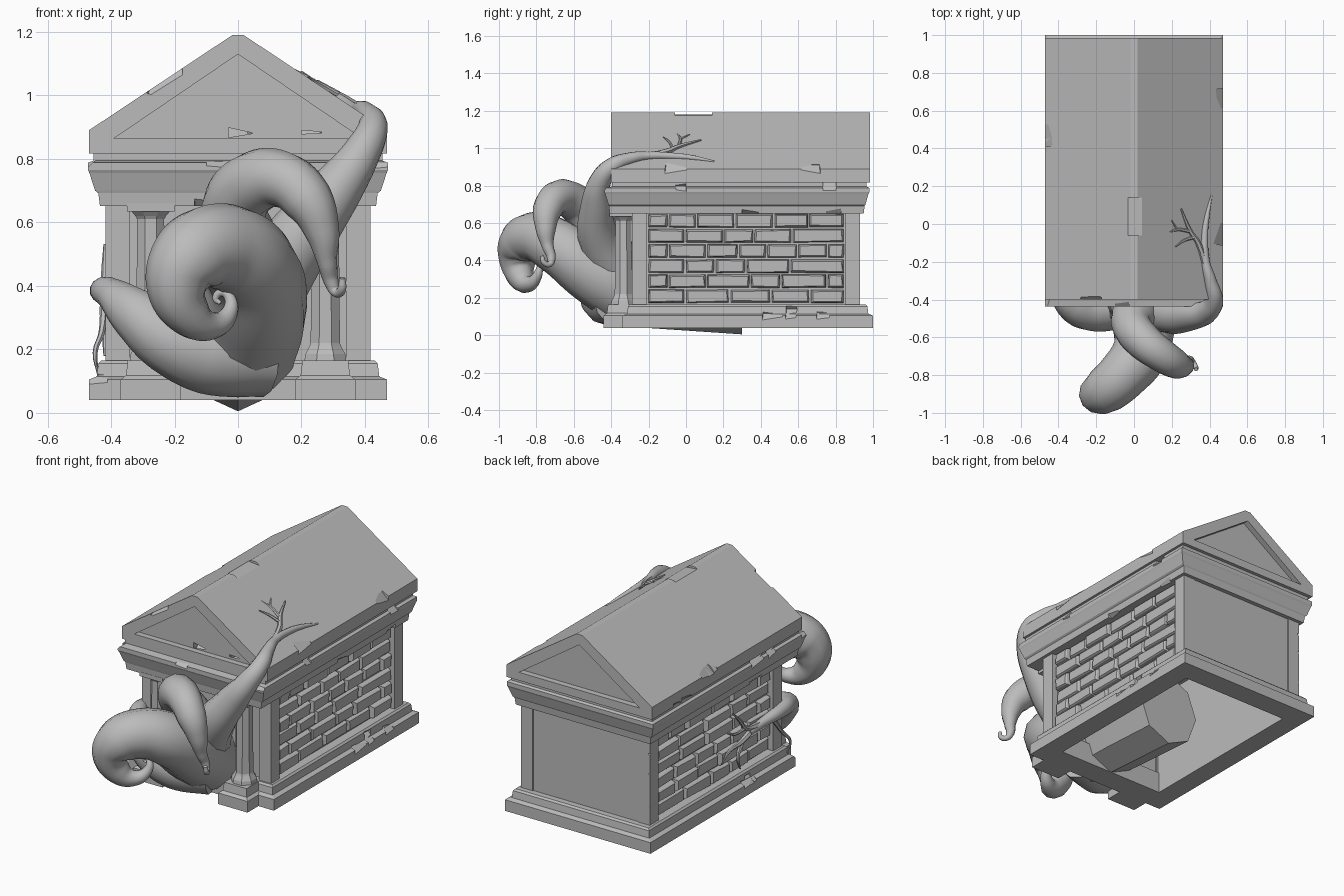
import bpy, bmesh, math, random
from mathutils import Vector, Matrix

random.seed(4)
if "Cube" in bpy.data.objects:
    bpy.data.objects.remove(bpy.data.objects["Cube"], do_unlink=True)

stone = bpy.data.materials.new("grey stone")
stone.use_nodes = True
GREY = (0.5, 0.5, 0.5, 1)
stone.diffuse_color = GREY
stone.node_tree.nodes["Principled BSDF"].inputs["Base Color"].default_value = GREY


def make(name, bm):
    bmesh.ops.recalc_face_normals(bm, faces=bm.faces)
    me = bpy.data.meshes.new(name)
    bm.to_mesh(me)
    bm.free()
    me.materials.append(stone)
    ob = bpy.data.objects.new(name, me)
    bpy.context.collection.objects.link(ob)
    return ob


def skin(bm, rings):
    """Join equal-length rings of points into a closed solid."""
    vs = [[bm.verts.new(p) for p in r] for r in rings]
    n = len(vs[0])
    for a, b in zip(vs, vs[1:]):
        for i in range(n):
            bm.faces.new((a[i], a[(i + 1) % n], b[(i + 1) % n], b[i]))
    bm.faces.new(vs[0])
    bm.faces.new(vs[-1])


def rect(x0, x1, y0, y1, z):
    return [(x0, y0, z), (x1, y0, z), (x1, y1, z), (x0, y1, z)]


def stepped(name, sections):
    bm = bmesh.new()
    skin(bm, [rect(*s) for s in sections])
    return make(name, bm)


def box(name, x0, x1, y0, y1, z0, z1):
    return stepped(name, [(x0, x1, y0, y1, z0), (x0, x1, y0, y1, z1)])


def prism(name, profile, y0, y1):
    bm = bmesh.new()
    skin(bm, [[(x, y, z) for x, z in profile] for y in (y0, y1)])
    return make(name, bm)


def cut(ob, cutter):
    mod = ob.modifiers.new("cut", 'BOOLEAN')
    mod.operation, mod.object, mod.solver = 'DIFFERENCE', cutter, 'EXACT'
    bpy.context.view_layer.objects.active = ob
    bpy.ops.object.modifier_apply(modifier=mod.name)
    bpy.data.objects.remove(cutter, do_unlink=True)


def chip(ob, x, z, up, y0, y1, count):
    """Knock flat chips off the long edges and front edge of a block."""
    for i in range(count):
        side = random.choice((-1, 1))
        if i % 3 == 2:
            p, d = Vector((random.uniform(-x, x), y0, z)), Vector((0, -1, up))
        else:
            p, d = Vector((side * x, random.uniform(y0, y1), z)), Vector((side, 0, up))
        d = (d.normalized() + Vector([random.uniform(-.15, .15) for _ in range(3)])).normalized()
        bm = bmesh.new()
        size = Matrix.Diagonal((random.uniform(.05, .12), random.uniform(.05, .12), .06, 1))
        place = Matrix.Translation(p + d * .02) @ d.to_track_quat('Z', 'Y').to_matrix().to_4x4()
        bmesh.ops.create_cube(bm, size=1, matrix=place @ size)
        cut(ob, make("chip", bm))


# Plinth, open underneath
base = stepped("base", [(-w, w, a, b, z) for w, a, b, z in (
    (.47, -.34, 1, .04), (.47, -.34, 1, .105), (.445, -.315, .975, .115),
    (.44, -.31, .97, .155), (.43, -.3, .96, .165))])
chip(base, .47, .105, 1, -.34, 1, 7)
cut(base, box("hollow", -.35, .35, -.2, .87, 0, .3))

# Walls
for s in (-1, 1):
    box("side_wall", s * .35, s * .378, -.26, .9, .15, .66)
box("back_wall", -.4, .4, .88, .925, .15, .66)
box("front_wall", -.4, .4, -.26, -.22, .15, .66)

# Corner pilasters
for s in (-1, 1):
    for y0, y1 in ((-.29, -.21), (.85, .93)):
        post = box("pilaster", s * .34, s * .417, y0, y1, .15, .66)
        if y0 > 0:
            for z in (.25, .45, .57):
                bm = bmesh.new()
                bmesh.ops.create_cube(bm, size=.07, matrix=Matrix.Translation((s * .445, .96, z))
                                      @ Matrix.Rotation(.75, 4, 'Z') @ Matrix.Rotation(z, 4, 'X'))
                cut(post, make("chip", bm))

# Worn brickwork on both sides
ROWS = 6
for s in (-1, 1):
    bm = bmesh.new()
    step = .485 / ROWS
    for row in range(ROWS):
        z0 = .168 + row * step
        y = -.205
        length = .11 if row % 2 else .2
        while y < .84:
            end = min(y + length, .848)
            if .848 - end < .06:
                end = .848
            x1 = s * random.uniform(.395, .41)
            j = lambda k=.008: random.uniform(0, k)
            a, b, c, d = y + .004, end - .004, z0 + .004, z0 + step - .004
            inner = [(s * .37, a, c), (s * .37, b, c), (s * .37, b, d), (s * .37, a, d)]
            mid = [(x1 - s * .008, a + j(), c + j()), (x1 - s * .008, b - j(), c + j()),
                   (x1 - s * .008, b - j(), d - j()), (x1 - s * .008, a + j(), d - j())]
            outer = [(x1, p[1] + (.006 if k in (0, 3) else -.006),
                      p[2] + (.005 if k < 2 else -.005)) for k, p in enumerate(mid)]
            skin(bm, [inner, mid, outer])
            y = end
            length = random.uniform(.15, .25)
    make("bricks", bm)

# Front columns on projecting pedestals
for s in (-1, 1):
    cx, cy = s * .275, -.335
    stepped("pedestal", [(cx - w, cx + w, cy - w - .01, cy + w, z) for w, z in (
        (.095, .04), (.095, .105), (.078, .118), (.072, .165))])
    bm = bmesh.new()
    rings = []
    for r, z in ((.072, .16), (.068, .185), (.054, .21), (.05, .22),
                 (.046, .61), (.052, .62), (.07, .64)):
        rings.append([(cx + r * math.cos(math.pi * (k + .5) / 4),
                       cy + r * math.sin(math.pi * (k + .5) / 4), z) for k in range(8)])
    skin(bm, rings)
    make("column", bm)
    box("column_cap", cx - .075, cx + .075, cy - .075, cy + .075, .635, .66)

# Cornice
cornice = stepped("cornice", [(-w, w, a, b, z) for w, a, b, z in (
    (.435, -.408, .95, .652), (.44, -.412, .955, .692), (.45, -.415, .96, .7),
    (.468, -.432, .975, .755), (.472, -.437, .98, .765), (.472, -.437, .98, .788),
    (.455, -.395, .965, .795), (.455, -.395, .965, .83))])
chip(cornice, .472, .788, 1, -.437, .98, 7)
chip(cornice, .436, .652, -1, -.408, .95, 4)

# Gabled roof with sunken pediments
roof = prism("roof", [(-.47, .817), (.47, .817), (.47, .89), (.018, 1.19),
                      (-.018, 1.19), (-.47, .89)], -.4, .985)
for y0, y1 in ((-.5, -.365), (.95, 1.1)):
    cut(roof, prism("recess", [(-.39, .865), (.39, .865), (0, 1.13)], y0, y1))
chip(roof, .47, .89, .8, -.3, .95, 6)
chip(roof, .47, .817, -1, -.3, .95, 3)
for p, d, w in (((-.23, -.4, 1.05), (-.5, -1, .8), .1), ((0, .04, 1.19), (.1, 0, 1), .2)):
    d = Vector(d).normalized()
    bm = bmesh.new()
    bmesh.ops.create_cube(bm, size=1, matrix=Matrix.Translation(Vector(p) + d * .016)
                          @ d.to_track_quat('Z', 'Y').to_matrix().to_4x4()
                          @ Matrix.Diagonal((w, w, .055, 1)))
    cut(roof, make("chip", bm))


# Tentacles: smooth tapering tubes through (x, y, z, radius) points
def tube(name, points, detail=4, steps=8):
    cu = bpy.data.curves.new(name, 'CURVE')
    cu.dimensions = '3D'
    cu.bevel_depth, cu.bevel_resolution = 1, detail
    cu.resolution_u, cu.use_fill_caps = steps, True
    sp = cu.splines.new('BEZIER')
    sp.bezier_points.add(len(points) - 1)
    for bp, (x, y, z, r) in zip(sp.bezier_points, points):
        bp.co, bp.radius = (x, y, z), r
        bp.handle_left_type = bp.handle_right_type = 'AUTO'
    cu.materials.append(stone)
    ob = bpy.data.objects.new(name, cu)
    bpy.context.collection.objects.link(ob)
    bpy.ops.object.select_all(action='DESELECT')
    ob.select_set(True)
    bpy.context.view_layer.objects.active = ob
    bpy.ops.object.convert(target='MESH')
    bpy.ops.object.shade_smooth_by_angle(angle=math.radians(50))


# Thick trunk in the doorway, reaching below the floor
bm = bmesh.new()
skin(bm, [[(r * .9 * math.sin(k * math.pi / 4), y, z - r * math.cos(k * math.pi / 4))
           for k in range(8)] for y, z, r in
          ((.3, .225, .22), (-.07, .245, .215), (-.36, .25, .2), (-.5, .25, .14))])
make("trunk", bm)

tube("curled_tentacle", [
    (0, -.3, .22, .19), (.05, -.5, .34, .17), (.03, -.68, .47, .15), (-.06, -.8, .525, .135),
    (-.15, -.88, .49, .125), (-.19, -.9, .4, .1), (-.15, -.88, .305, .07),
    (-.08, -.84, .275, .043), (-.03, -.8, .31, .028), (-.025, -.78, .36, .018),
    (-.05, -.77, .38, .014), (-.07, -.765, .36, .011), (-.055, -.77, .345, .006)])
tube("arched_tentacle", [
    (0, -.35, .3, .17), (.01, -.45, .5, .13), (-.01, -.54, .65, .105), (.05, -.62, .725, .1),
    (.14, -.69, .735, .09), (.22, -.74, .67, .08), (.265, -.75, .57, .055),
    (.28, -.74, .48, .032), (.295, -.72, .41, .023), (.31, -.73, .38, .016),
    (.327, -.76, .39, .014), (.328, -.77, .425, .01)])
tube("low_tentacle", [
    (.08, -.36, .19, .14), (-.1, -.43, .19, .13), (-.22, -.46, .235, .11),
    (-.32, -.44, .31, .085), (-.4, -.36, .375, .05), (-.43, -.25, .385, .038),
    (-.42, -.1, .37, .026), (-.42, .02, .36, .018)])
tube("roof_tentacle", [
    (.05, -.38, .35, .14), (.18, -.47, .53, .11), (.3, -.48, .69, .085), (.39, -.46, .82, .06),
    (.425, -.4, .9, .047), (.405, -.3, .945, .033), (.38, -.2, .96, .022),
    (.375, -.05, .957, .018), (.385, .03, .95, .014), (.41, .15, .93, .005)])

# Thin root-like ends gripping the roof and the side wall
ROOF_ENDS = [
    [(.39, -.27, .95, .018), (.34, -.1, .985, .015), (.3, -.04, 1.01, .012), (.25, .08, 1.045, .005)],
    [(.3, -.04, 1.01, .01), (.23, -.03, 1.05, .008), (.17, -.05, 1.085, .003)],
    [(.32, -.07, 1, .009), (.26, -.09, 1.035, .007), (.22, -.12, 1.06, .003)],
    [(.23, -.03, 1.05, .007), (.2, .02, 1.075, .003)]]
WALL_ENDS = [
    [(-.42, -.08, .37, .02), (-.42, .05, .4, .014), (-.42, .1, .46, .01), (-.42, .17, .53, .004)],
    [(-.42, .0, .36, .018), (-.42, .1, .33, .014), (-.42, .2, .32, .009), (-.42, .27, .27, .004)],
    [(-.42, .08, .33, .013), (-.42, .12, .26, .01), (-.42, .1, .18, .004)],
    [(-.42, .05, .4, .01), (-.42, .15, .4, .008), (-.42, .22, .43, .003)],
    [(-.42, -.2, .36, .015), (-.43, -.28, .25, .01), (-.45, -.32, .19, .008), (-.44, -.3, .12, .004)]]
for ends, label in ((ROOF_ENDS, "roof_root"), (WALL_ENDS, "wall_root")):
    for path in ends:
        tube(label, path, 1, 4)
